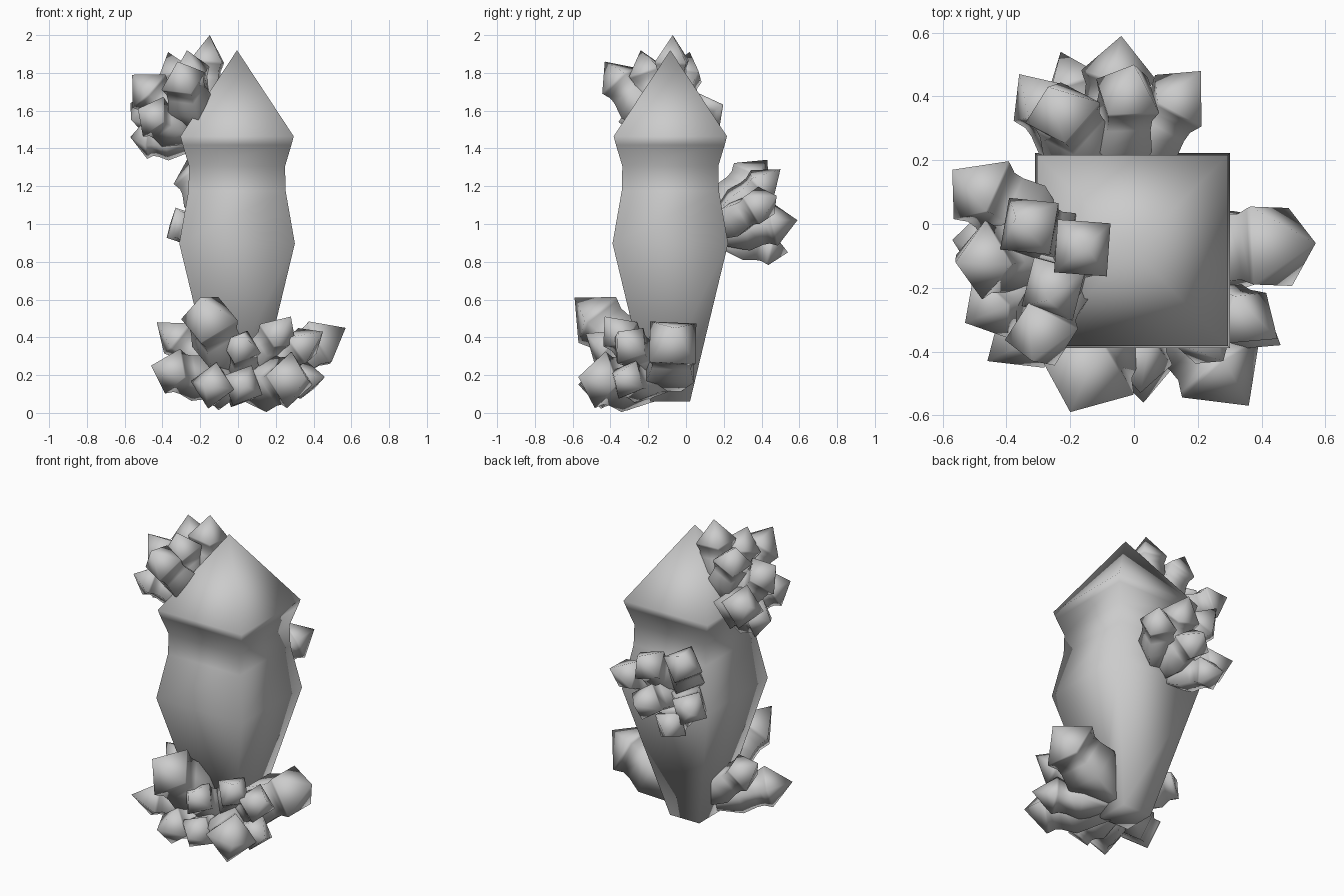
import bpy, bmesh, math
from mathutils import Vector, Matrix

# crystal profile: (fraction of length, fraction of half width)
PROFILE = [(0, 0.34), (0.45, 1.0), (0.60, 0.84), (0.67, 0.83), (0.73, 0.94), (0.755, 0.98)]


def crystal(name, base, tip, w, roll=0.0):
    """Four-sided waisted crystal with a pyramid point, from base to tip."""
    base, tip = Vector(base), Vector(tip)
    axis = tip - base
    rot = axis.to_track_quat('Z', 'Y').to_matrix() @ Matrix.Rotation(math.radians(roll), 3, 'Z')
    bm = bmesh.new()
    rings = []
    for t, r in PROFILE:
        ring = []
        for sx, sy in ((-1, -1), (1, -1), (1, 1), (-1, 1)):
            p = rot @ Vector((sx * r * w, sy * r * w, 0)) + base + axis * t
            ring.append(bm.verts.new(p))
        rings.append(ring)
    top = bm.verts.new(tip)
    bm.faces.new(rings[0][::-1])
    for a, b in zip(rings, rings[1:]):
        for i in range(4):
            j = (i + 1) % 4
            bm.faces.new((a[i], a[j], b[j], b[i]))
    for i in range(4):
        bm.faces.new((rings[-1][i], rings[-1][(i + 1) % 4], top))
    for f in bm.faces:
        f.smooth = True
    me = bpy.data.meshes.new(name)
    bm.to_mesh(me)
    bm.free()
    bpy.context.collection.objects.link(bpy.data.objects.new(name, me))


def cluster(name, items, origin):
    """Crystals fanning out of one spot."""
    for i, (tip, w, roll) in enumerate(items):
        crystal(f"{name}_{i + 1}", origin, tip, w, roll)


# large central crystal
crystal("main_crystal", (-0.005, -0.083, 0.06), (-0.005, -0.083, 1.92), 0.306, 0)

# upper left cluster
cluster("upper_crystal", [
    ((-0.15, -0.07, 2.00), 0.085, -26),
    ((-0.37, 0.02, 1.91), 0.085, 25),
    ((-0.32, -0.43, 1.86), 0.090, -10),
    ((-0.56, -0.12, 1.79), 0.090, 35),
    ((-0.53, -0.31, 1.61), 0.085, 30),
    ((-0.57, 0.17, 1.64), 0.095, 25),
    ((-0.57, -0.05, 1.46), 0.085, 25),
    ((-0.27, -0.24, 1.92), 0.085, 10),
], (-0.20, -0.09, 1.44))

# rear cluster
cluster("rear_crystal", [
    ((0.00, 0.50, 1.29), 0.085, 20),
    ((-0.27, 0.43, 1.34), 0.090, 25),
    ((0.21, 0.48, 1.15), 0.085, 20),
    ((-0.04, 0.59, 1.02), 0.085, 35),
    ((-0.36, 0.47, 1.00), 0.085, 15),
    ((-0.23, 0.54, 0.85), 0.080, 10),
], (-0.08, 0.10, 0.94))

# foot cluster around the front and right
cluster("foot_crystal", [
    ((-0.20, -0.59, 0.61), 0.118, 43),
    ((-0.43, -0.12, 0.48), 0.085, 15),
    ((-0.46, -0.43, 0.25), 0.090, 30),
    ((-0.18, -0.57, 0.15), 0.090, 35),
    ((0.03, -0.56, 0.15), 0.085, 20),
    ((0.02, -0.53, 0.42), 0.080, 25),
    ((0.28, -0.43, 0.51), 0.080, 5),
    ((0.45, -0.36, 0.43), 0.085, 20),
    ((0.36, -0.57, 0.19), 0.110, 35),
    ((0.46, -0.38, 0.19), 0.080, 20),
    ((0.57, -0.06, 0.45), 0.125, -3),
], (0.0, -0.10, 0.13))
